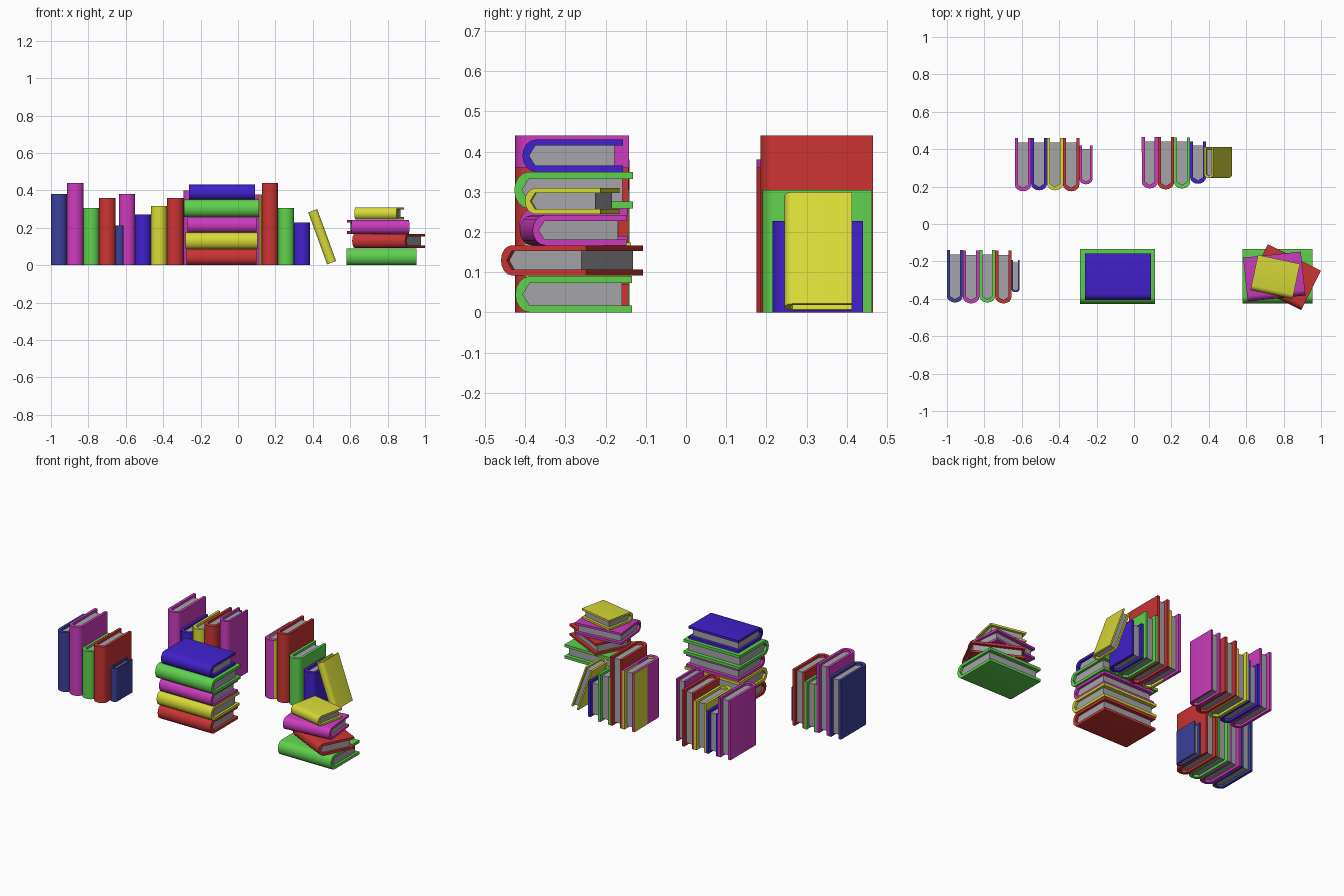
import bpy, math
from mathutils import Euler

if "Cube" in bpy.data.objects:
    bpy.data.objects.remove(bpy.data.objects["Cube"])


def material(name, rgb):
    m = bpy.data.materials.new(name)
    m.diffuse_color = (*rgb, 1)
    m.use_nodes = True
    m.node_tree.nodes["Principled BSDF"].inputs["Base Color"].default_value = m.diffuse_color
    return m


MATS = {
    "red": material("red", (0.60, 0.034, 0.034)),
    "green": material("green", (0.114, 0.64, 0.076)),
    "yellow": material("yellow", (0.69, 0.70, 0.038)),
    "blue": material("blue", (0.053, 0.015, 0.61)),
    "magenta": material("magenta", (0.61, 0.045, 0.515)),
    "navy": material("navy", (0.045, 0.053, 0.33)),
    "pages": material("page grey", (0.37, 0.37, 0.40)),
}


def extrude(name, profile, length, mat, loc, rot):
    """Extrude a closed (y, z) outline along local x."""
    n = len(profile)
    verts = [(sx * length / 2, y, z) for sx in (-1, 1) for y, z in profile]
    faces = [(i, i + n, (i + 1) % n + n, (i + 1) % n) for i in range(n)]
    faces += [tuple(range(n)), tuple(range(2 * n - 1, n - 1, -1))]
    me = bpy.data.meshes.new(name)
    me.from_pydata(verts, [], faces)
    me.materials.append(MATS[mat])
    me.shade_smooth()
    me.set_sharp_from_angle(angle=math.radians(35))
    ob = bpy.data.objects.new(name, me)
    ob.location = loc
    ob.rotation_euler = Euler(rot)
    bpy.context.collection.objects.link(ob)


def book(name, color, length, depth, thick, loc, rot):
    """Rounded spine faces local -y, boards are stacked along local z."""
    h, board = thick / 2, thick * 0.19
    back, root = depth / 2, -depth / 2 + thick * 0.4
    arc = [(root - thick * 0.4 * math.sin(a), h * math.cos(a))
           for a in (math.pi * i / 8 for i in range(9))]
    # chevron shaped hollow behind the spine
    hollow = [(root, -h + board), (-back + thick * 0.21, 0), (root, h - board)]
    cover = [(back, h)] + arc + [(back, -h), (back, -h + board)] + hollow + [(back, h - board)]
    extrude(name + "_cover", cover, length, color, loc, rot)
    edge = back - depth * 0.085
    pages = [(edge, -h + board)] + hollow + [(edge, h - board)]
    extrude(name + "_pages", pages, length - 0.03, "pages", loc, rot)


UP = -math.pi / 2


def row(name, books):
    """Standing books: colour, x min, x max, y min, y max, height."""
    for i, (c, x0, x1, y0, y1, h) in enumerate(books):
        book(f"{name}_book_{i + 1}", c, h, y1 - y0, x1 - x0,
             ((x0 + x1) / 2, (y0 + y1) / 2, h / 2), (0, UP, 0))


def stack(name, books):
    """Lying books: colour, x, y, z min, z max, length, depth, turn."""
    for i, (c, x, y, z0, z1, l, d, turn) in enumerate(books):
        book(f"{name}_book_{i + 1}", c, l, d, z1 - z0,
             (x, y, (z0 + z1) / 2), (0, 0, math.radians(turn)))


# front left row
row("front_row", [
    ("navy", -1.0, -0.915, -0.42, -0.14, 0.38),
    ("magenta", -0.915, -0.827, -0.425, -0.142, 0.44),
    ("green", -0.827, -0.742, -0.42, -0.14, 0.305),
    ("red", -0.742, -0.655, -0.425, -0.143, 0.36),
    ("navy", -0.655, -0.612, -0.365, -0.192, 0.213),
])

# back left row
row("back_left_row", [
    ("magenta", -0.637, -0.55, 0.175, 0.46, 0.38),
    ("blue", -0.55, -0.465, 0.18, 0.46, 0.27),
    ("yellow", -0.465, -0.38, 0.18, 0.46, 0.315),
    ("red", -0.38, -0.292, 0.175, 0.46, 0.36),
    ("magenta", -0.292, -0.222, 0.212, 0.42, 0.398),
])

# back right row
row("back_right_row", [
    ("magenta", 0.042, 0.127, 0.19, 0.465, 0.377),
    ("red", 0.127, 0.214, 0.185, 0.465, 0.44),
    ("green", 0.214, 0.30, 0.19, 0.463, 0.305),
    ("blue", 0.30, 0.385, 0.215, 0.44, 0.228),
])
# yellow book overlapping the first one, and the leaning book at the end
book("overlapping_book", "yellow", 0.375, 0.274, 0.085,
     (0.0845, 0.328, 0.1875), (0, UP, math.radians(0.6)))
book("leaning_book", "yellow", 0.296, 0.168, 0.051,
     (0.45, 0.329, 0.152), (0, math.radians(-110), 0))

# centre stack
stack("centre_stack", [
    ("red", -0.088, -0.28, 0, 0.086, 0.375, 0.28, 0),
    ("yellow", -0.088, -0.28, 0.086, 0.174, 0.387, 0.285, 0),
    ("magenta", -0.085, -0.28, 0.174, 0.258, 0.37, 0.27, 0),
    ("green", -0.088, -0.28, 0.258, 0.35, 0.40, 0.295, 0),
    ("blue", -0.085, -0.282, 0.35, 0.43, 0.352, 0.25, 0),
])

# right stack, turned at odd angles
stack("right_stack", [
    ("green", 0.768, -0.28, 0, 0.09, 0.375, 0.29, 0),
    ("red", 0.805, -0.284, 0.092, 0.167, 0.317, 0.236, -26.6),
    ("magenta", 0.75, -0.281, 0.167, 0.242, 0.31, 0.235, 6),
    ("yellow", 0.755, -0.283, 0.245, 0.309, 0.23, 0.192, -12),
])
